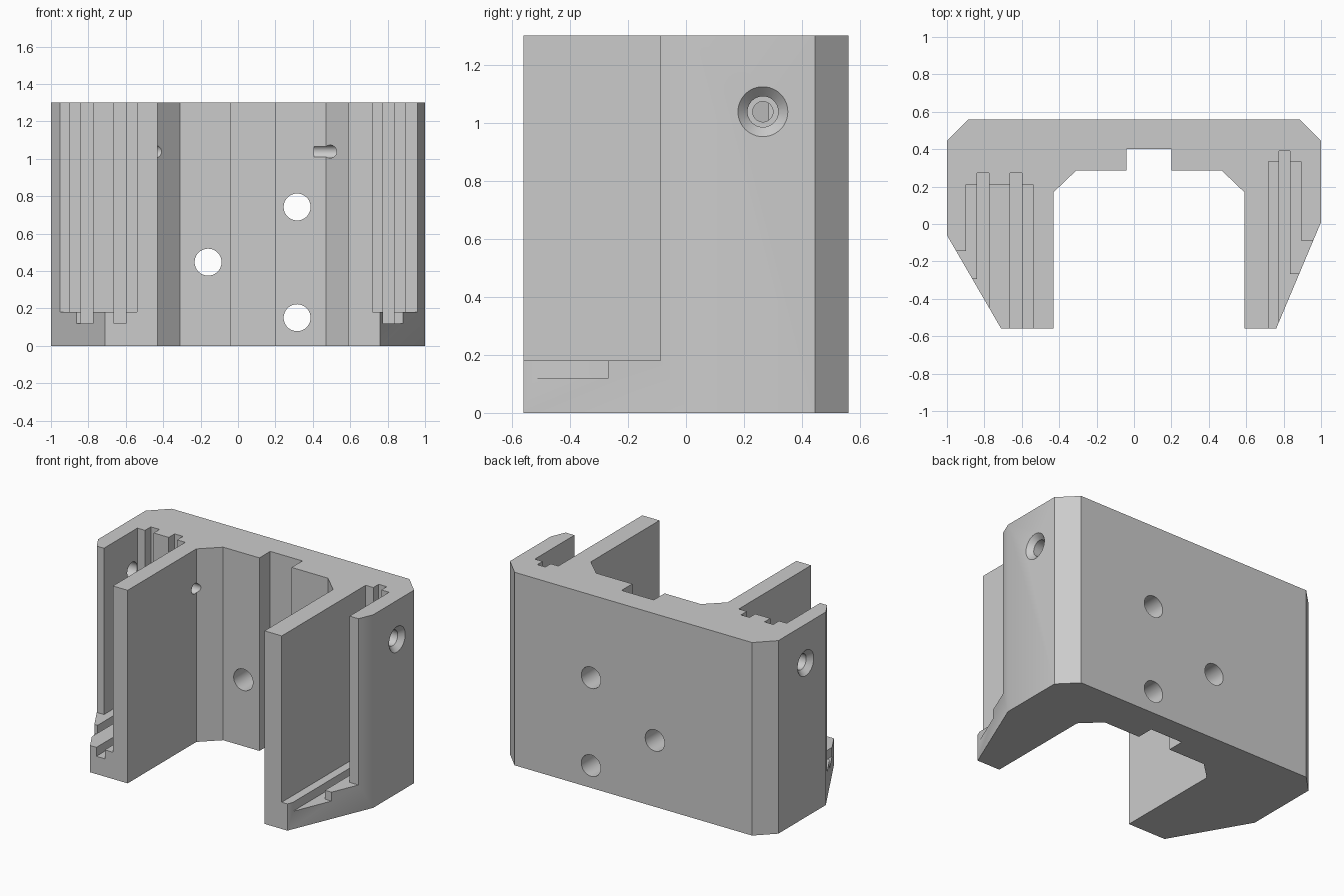
import bpy, bmesh, math
from mathutils import Matrix

if "Cube" in bpy.data.objects:
    bpy.data.objects.remove(bpy.data.objects["Cube"])

H = 1.30


def make_object(name, bm):
    bmesh.ops.recalc_face_normals(bm, faces=bm.faces)
    mesh = bpy.data.meshes.new(name)
    bm.to_mesh(mesh)
    bm.free()
    obj = bpy.data.objects.new(name, mesh)
    bpy.context.collection.objects.link(obj)
    return obj


def prism(name, pts, z0, z1):
    """Extrude an x/y outline from z0 to z1."""
    bm = bmesh.new()
    face = bm.faces.new([bm.verts.new((x, y, z0)) for x, y in pts])
    ext = bmesh.ops.extrude_face_region(bm, geom=[face])
    verts = [v for v in ext["geom"] if isinstance(v, bmesh.types.BMVert)]
    bmesh.ops.translate(bm, vec=(0, 0, z1 - z0), verts=verts)
    return make_object(name, bm)


def rod(name, start, axis, length, r0, r1):
    """Round cutter from start along the given axis ('X', '-X' or 'Y')."""
    rot = {"X": Matrix.Rotation(math.pi / 2, 4, "Y"),
           "-X": Matrix.Rotation(-math.pi / 2, 4, "Y"),
           "Y": Matrix.Rotation(-math.pi / 2, 4, "X")}[axis]
    bm = bmesh.new()
    bmesh.ops.create_cone(bm, cap_ends=True, segments=48, radius1=r0, radius2=r1, depth=length,
                          matrix=Matrix.Translation(start) @ rot @ Matrix.Translation((0, 0, length / 2)))
    return make_object(name, bm)


# Bracket body: back plate with two arms
body = prism("bracket_body", [
    (-0.885, 0.56), (0.885, 0.56), (1.0, 0.445), (1.0, 0.01), (0.76, -0.56), (0.59, -0.56),
    (0.59, 0.17), (0.47, 0.285), (0.20, 0.285), (0.20, 0.40), (-0.04, 0.40), (-0.04, 0.285),
    (-0.31, 0.285), (-0.43, 0.17), (-0.43, -0.56), (-0.71, -0.56), (-1.0, -0.06),
    (-1.0, 0.445)], 0, H)


def slot(name, inner, outer, back, step, floor):
    """Slot that also removes the outer wall in front of y = step."""
    edge = math.copysign(1.2, outer)
    return prism(name, [(edge, -0.8), (inner, -0.8), (inner, back), (outer, back),
                        (outer, step), (edge, step)], floor, H + 0.2)


cutters = [
    # Slots and deeper grooves in the arms
    slot("left_slot", -0.54, -0.897, 0.21, -0.145, 0.18),
    slot("left_outer_groove", -0.775, -0.84, 0.272, -0.295, 0.12),
    prism("left_inner_groove", [(-0.663, -0.8), (-0.60, -0.8), (-0.60, 0.272), (-0.663, 0.272)],
          0.12, H + 0.2),
    slot("right_slot", 0.718, 0.893, 0.333, -0.088, 0.18),
    slot("right_groove", 0.775, 0.835, 0.39, -0.267, 0.12),
]

# Mounting holes through the back plate
for i, (x, z) in enumerate([(0.316, 0.742), (-0.16, 0.447), (0.316, 0.15)]):
    cutters.append(rod(f"mounting_hole_{i}", (x, 0.1, z), "Y", 0.7, 0.072, 0.072))

# Countersunk screw holes through both sides
for side, s, axis, y, end in (("right", 1, "-X", 0.265, 0.405), ("left", -1, "X", 0.155, 0.38)):
    z = 1.038
    cutters.append(rod(side + "_screw_hole", (s * 1.1, y, z), axis, 1.1 - end, 0.035, 0.035))
    cutters.append(rod(side + "_clearance_hole", (s * 1.1, y, z), axis, 0.28, 0.053, 0.053))
    cutters.append(rod(side + "_countersink", (s * 1.01, y, z), axis, 0.044, 0.096, 0.052))

for c in cutters:
    c.hide_render = True
    mod = body.modifiers.new(c.name, "BOOLEAN")
    mod.operation = "DIFFERENCE"
    mod.solver = "EXACT"
    mod.object = c

bpy.context.view_layer.objects.active = body
body.select_set(True)
for mod in list(body.modifiers):
    bpy.ops.object.modifier_apply(modifier=mod.name)
for c in cutters:
    bpy.data.objects.remove(c)

# Plain grey finish
grey = bpy.data.materials.new("plain_grey")
grey.diffuse_color = (0.6, 0.6, 0.6, 1)
grey.use_nodes = True
grey.node_tree.nodes["Principled BSDF"].inputs["Base Color"].default_value = grey.diffuse_color
body.data.materials.clear()
body.data.materials.append(grey)
bpy.ops.object.shade_smooth_by_angle(angle=math.radians(25))
